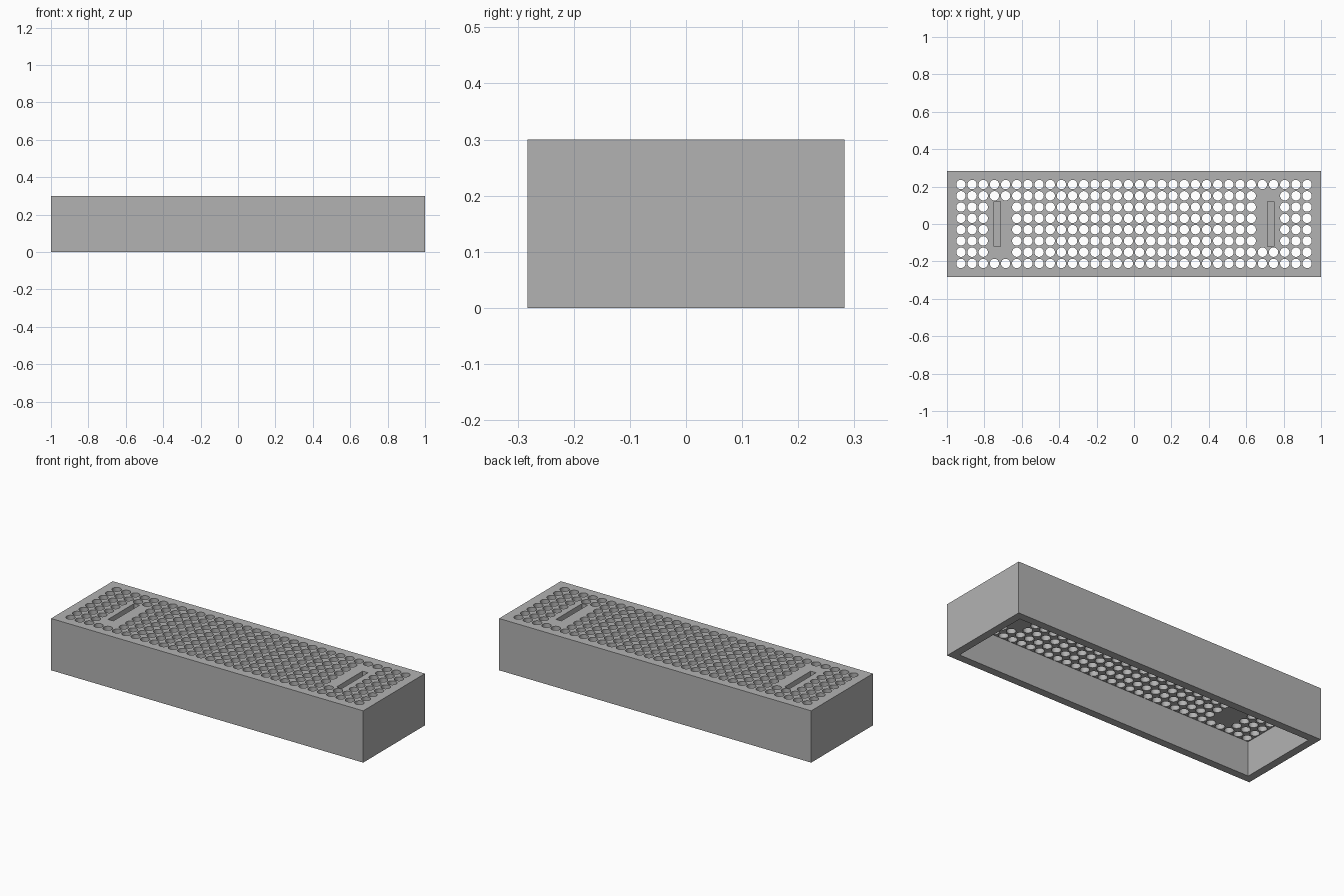
import bpy
import bmesh
import math
from mathutils import Matrix

if "Cube" in bpy.data.objects:
    bpy.data.objects.remove(bpy.data.objects["Cube"], do_unlink=True)

LENGTH, WIDTH, HEIGHT = 2.0, 0.565, 0.3
WALL, PLATE = 0.045, 0.1
COLS, ROWS, RADIUS = 32, 8, 0.025
STEP_X, STEP_Y = 0.0597, 0.0603
SLOT_X, SLOT_WIDTH, SLOT_LENGTH, SLOT_DEPTH = 0.732, 0.034, 0.24, 0.05

grey = bpy.data.materials.new("plain_grey")
grey.use_nodes = True
colour = (0.45, 0.45, 0.45, 1)
grey.diffuse_color = colour
grey.node_tree.nodes["Principled BSDF"].inputs["Base Color"].default_value = colour


def add_box(bm, centre, size):
    bmesh.ops.create_cube(bm, size=1, matrix=Matrix.Translation(centre) @ Matrix.Diagonal((*size, 1)))


def make_object(name, bm):
    mesh = bpy.data.meshes.new(name)
    bm.to_mesh(mesh)
    bm.free()
    mesh.materials.append(grey)
    obj = bpy.data.objects.new(name, mesh)
    bpy.context.collection.objects.link(obj)
    return obj


def blocked(col, row):
    """Solid patches around the two slots, alike under a half turn."""
    if col > COLS / 2:
        col, row = COLS - 1 - col, ROWS - 1 - row
    return col in (3, 4) and 1 <= row <= 5


# Outer body
bm = bmesh.new()
add_box(bm, (0, 0, HEIGHT / 2), (LENGTH, WIDTH, HEIGHT))
body = make_object("perforated_cover", bm)

# Hollow underside
bm = bmesh.new()
top = HEIGHT - PLATE
add_box(bm, (0, 0, top / 2 - 0.1), (LENGTH - 2 * WALL, WIDTH - 2 * WALL, top + 0.2))
cavity = make_object("cavity_cutter", bm)

# Grid of round holes, counted from -x and -y, plus two blind slots
bm = bmesh.new()
for col in range(COLS):
    for row in range(ROWS):
        if not blocked(col, row):
            x = (col - (COLS - 1) / 2) * STEP_X
            y = (row - (ROWS - 1) / 2) * STEP_Y
            bmesh.ops.create_cone(bm, cap_ends=True, segments=24, radius1=RADIUS, radius2=RADIUS,
                                  depth=PLATE + 0.1,
                                  matrix=Matrix.Translation((x, y, HEIGHT - PLATE / 2)))
for side in (-1, 1):
    add_box(bm, (side * SLOT_X, 0, HEIGHT), (SLOT_WIDTH, SLOT_LENGTH, 2 * SLOT_DEPTH))
holes = make_object("hole_cutter", bm)

# Cut, then keep only the finished body
for cutter in (cavity, holes):
    cutter.hide_render = True
    mod = body.modifiers.new(cutter.name, 'BOOLEAN')
    mod.operation = 'DIFFERENCE'
    mod.solver = 'EXACT'
    mod.object = cutter
bpy.context.view_layer.update()
result = bpy.data.meshes.new_from_object(body.evaluated_get(bpy.context.evaluated_depsgraph_get()))
body.modifiers.clear()
body.data = result
for cutter in (cavity, holes):
    bpy.data.objects.remove(cutter, do_unlink=True)

# Round hole walls, crisp edges
for obj in bpy.context.selected_objects:
    obj.select_set(False)
body.select_set(True)
bpy.context.view_layer.objects.active = body
bpy.ops.object.shade_smooth_by_angle(angle=math.radians(30))
